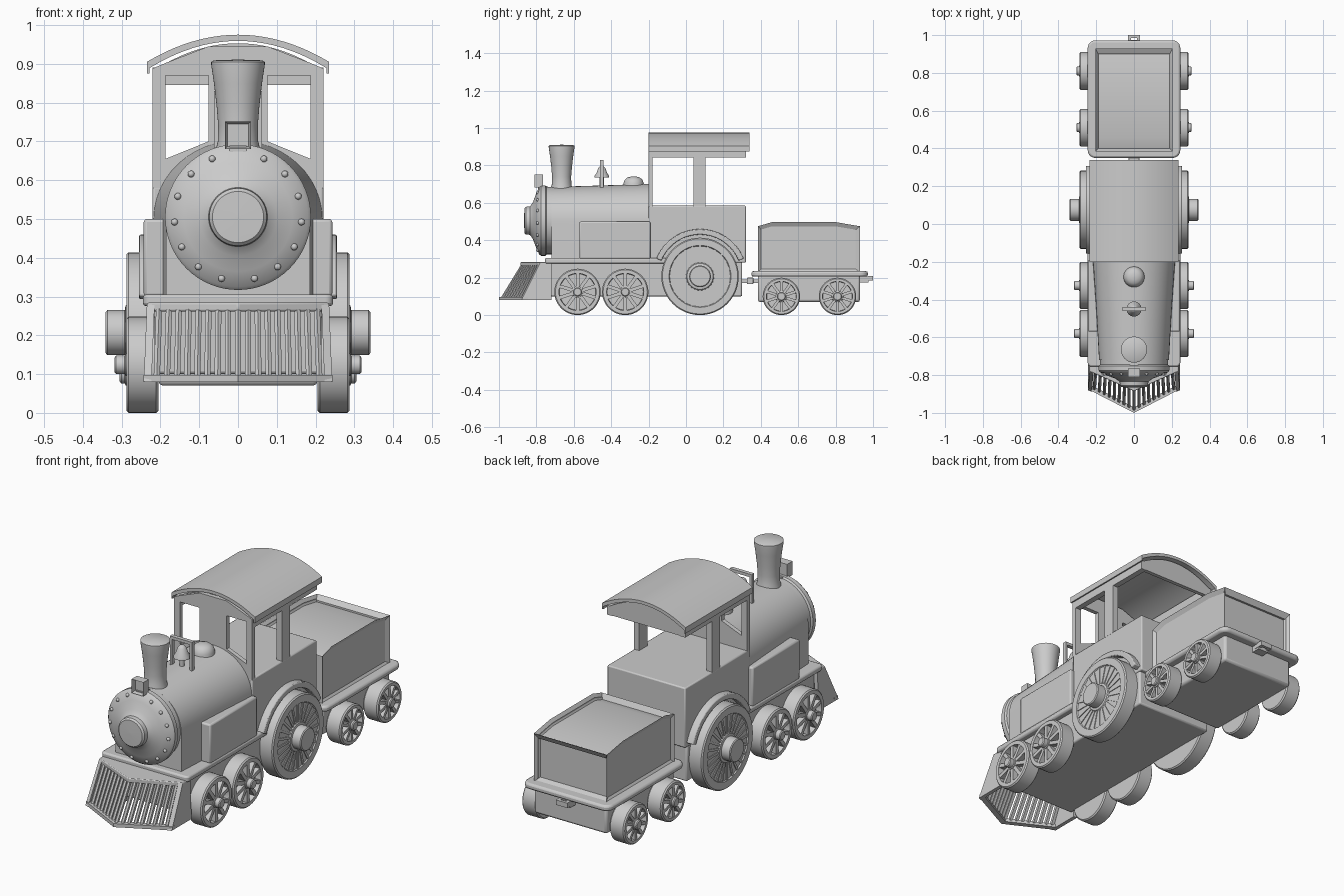
import bpy, bmesh
from math import sin, cos, pi, radians
from mathutils import Matrix, Vector

default = bpy.data.objects.get("Cube")
if default:
    bpy.data.objects.remove(default, do_unlink=True)
made = []


def finish(name, bm, bevel=0.0):
    bmesh.ops.recalc_face_normals(bm, faces=bm.faces)
    mesh = bpy.data.meshes.new(name)
    bm.to_mesh(mesh)
    bm.free()
    ob = bpy.data.objects.new(name, mesh)
    bpy.context.collection.objects.link(ob)
    if bevel:
        mod = ob.modifiers.new("bevel", 'BEVEL')
        mod.width, mod.segments = bevel, 2
        mod.limit_method, mod.angle_limit = 'ANGLE', radians(40)
    made.append(ob)
    return ob


def place(axis, p, t):
    """2D point p on the plane across an axis, at position t along it."""
    return {'x': (t, p[0], p[1]), 'y': (p[0], t, p[1]), 'z': (p[0], p[1], t)}[axis]


def bridge(bm, rings, cap=True):
    loops = [[bm.verts.new(co) for co in ring] for ring in rings]
    n = len(loops[0])
    for a, b in zip(loops, loops[1:]):
        for i in range(n):
            bm.faces.new((a[i], a[(i + 1) % n], b[(i + 1) % n], b[i]))
    if cap:
        bm.faces.new(loops[0])
        bm.faces.new(loops[-1])


def loft(name, rings, bevel=0.0):
    bm = bmesh.new()
    bridge(bm, rings)
    return finish(name, bm, bevel)


def prism(name, pts, axis, a, b, bevel=0.0):
    return loft(name, [[place(axis, p, t) for p in pts] for t in (a, b)], bevel)


def box(name, x, y, z, bevel=0.0):
    rect = [(x[0], y[0]), (x[1], y[0]), (x[1], y[1]), (x[0], y[1])]
    return prism(name, rect, 'z', z[0], z[1], bevel)


def lathe_into(bm, profile, axis, c, n=48):
    rings = [[place(axis, (c[0] + max(r, 0.0005) * cos(2 * pi * i / n),
                           c[1] + max(r, 0.0005) * sin(2 * pi * i / n)), t)
              for i in range(n)] for r, t in profile]
    bridge(bm, rings)


def lathe(name, profile, axis, c, n=48):
    bm = bmesh.new()
    lathe_into(bm, profile, axis, c, n)
    return finish(name, bm)


def arc(cx, cy, r, a0, a1, n):
    return [(cx + r * cos(radians(a0 + (a1 - a0) * i / n)),
             cy + r * sin(radians(a0 + (a1 - a0) * i / n))) for i in range(n + 1)]


def rounded(hx, y0, y1, r):
    return (arc(hx - r, y1 - r, r, 0, 90, 6) + arc(r - hx, y1 - r, r, 90, 180, 6)
            + arc(r - hx, y0 + r, r, 180, 270, 6) + arc(hx - r, y0 + r, r, 270, 360, 6))


def wheel(name, s, y, R, spokes, thick, dish, hub, hub_out):
    """Spoked wheel on side s with its hub facing outward."""
    outer = 0.288
    profile = [(0, .205), (R - .006, .205), (R, .211), (R, outer - .006), (R - .006, outer),
               (.8 * R, outer), (.78 * R, outer - dish), (hub * 1.3, outer - dish),
               (hub * 1.2, outer + .002), (hub, outer + .004), (hub, hub_out - .004),
               (hub - .005, hub_out), (0, hub_out)]
    bm = bmesh.new()
    lathe_into(bm, [(r, s * t) for r, t in profile], 'x', (y, R))
    for i in range(spokes):
        m = (Matrix.Translation((s * (outer - dish / 2 - .002), y, R))
             @ Matrix.Rotation(2 * pi * i / spokes, 4, 'X')
             @ Matrix.Translation((0, 0, .5 * R)) @ Matrix.Diagonal((dish, thick, .64 * R, 1)))
        bmesh.ops.create_cube(bm, size=1, matrix=m)
    finish(name, bm)


# Locomotive chassis and running board
box("chassis", (-.215, .215), (-.73, .3), (.1, .285), .008)
prism("running_board", rounded(.245, -.755, -.1, .02), 'z', .275, .305, .008)

# Boiler jacket: arched section widening toward the cab
def arch(y, w, top):
    pts = [(w, .29)] + [(w * cos(pi * i / 24), .5 + (top - .5) * sin(pi * i / 24))
                        for i in range(25)] + [(-w, .29)]
    return [(x, y, z) for x, z in pts]

loft("boiler", [arch(-.72, .185, .685), arch(-.45, .2, .693), arch(-.19, .218, .702)])
lathe("smokebox", [(.18, -.6), (.18, -.745), (.188, -.752), (.188, -.775), (.18, -.785),
                   (.14, -.803), (.1, -.818), (.082, -.83), (.076, -.835), (.074, -.856),
                   (.066, -.864), (0, -.866)], 'y', (0, .505), 64)
for s, side in ((1, "left"), (-1, "right")):
    box(f"{side}_tank", sorted((s * .15, s * .243)), (-.57, -.19), (.3, .5), .008)

# Rivets around the smokebox door
bm = bmesh.new()
for s in (1, -1):
    for i in range(7):
        a = radians(24 + 23.5 * i)
        bmesh.ops.create_icosphere(bm, subdivisions=2, radius=.009, matrix=Matrix.Translation(
            (s * .164 * sin(a), -.793, .505 + .164 * cos(a))))
finish("rivets", bm)

# Chimney, sand dome, bell
lathe("chimney", [(.062, .66), (.052, .7), (.051, .74), (.055, .79), (.062, .85), (.069, .897),
                  (.069, .905), (.062, .909), (0, .911)], 'z', (0, -.665))
lathe("sand_dome", [(.058, .67), (.054, .705), (.048, .723), (.034, .735), (.016, .74), (0, .741)],
      'z', (0, -.28))
lathe("bell", [(.04, .735), (.038, .745), (.028, .76), (.02, .785), (.01, .795), (0, .797)],
      'z', (0, -.45), 32)
lathe("bell_stem", [(.012, .68), (.012, .74)], 'z', (0, -.45), 16)
for s, side in ((1, "left"), (-1, "right")):
    box(f"{side}_bell_post", (s * .056 - .006, s * .056 + .006), (-.46, -.44), (.66, .83))
box("bell_bar", (-.062, .062), (-.46, -.44), (.815, .83))

# Headlight with a recessed lens
bm = bmesh.new()
bmesh.ops.create_cube(bm, size=1, matrix=Matrix.Translation((0, -.787, .716))
                      @ Matrix.Diagonal((.066, .044, .07, 1)))
lens = [f for f in bm.faces if f.calc_center_median().y < -.8]
bmesh.ops.inset_region(bm, faces=lens, thickness=.008)
bmesh.ops.translate(bm, verts=list(lens[0].verts), vec=(0, .025, 0))
finish("headlight", bm)
box("headlight_bracket", (-.022, .022), (-.79, -.74), (.65, .69))

# Cowcatcher: rails, slats and closed sides
def nose(x, tip, corner):
    return tip + (corner - tip) * abs(x) / .24

def vee(w, tip, corner, depth):
    return [(-w, corner), (0, tip), (w, corner), (w, corner + depth), (0, tip + depth),
            (-w, corner + depth)]

prism("catcher_bottom_rail", vee(.243, -1, -.875, .03), 'z', .08, .098)
prism("catcher_top", [(-.235, -.72), (-.235, -.78), (0, -.885), (.235, -.78), (.235, -.72)],
      'z', .262, .284, .004)
bm = bmesh.new()
for i in range(-8, 9):
    x = i * .0262
    rings = []
    for k, tip, corner, z in ((1, -.992, -.868, .09), (.97, -.882, -.778, .27)):
        y = nose(x * k, tip, corner)
        rings.append([(x * k - .008, y + .006, z), (x * k, y, z), (x * k + .008, y + .006, z),
                      (x * k + .008, y + .022, z), (x * k - .008, y + .022, z)])
    bridge(bm, rings)
finish("catcher_slats", bm)
for s, side in ((1, "left"), (-1, "right")):
    rings = []
    for w, front, z in ((.243, -.88, .08), (.235, -.78, .28)):
        rings.append([(s * w, front, z), (s * w, -.72, z), (s * (w - .02), -.72, z),
                      (s * (w - .02), front - .008, z)])
    loft(f"catcher_{side}_side", rings)

# Cab body, front wall with two windows, pillars and rails
box("cab_body", (-.22, .22), (-.2, .32), (.28, .585), .006)
prism("cab_front_centre", [(-.076, .58), (.076, .58), (.076, .945), (-.076, .945)], 'y', -.2, -.178)
for s, side in ((1, "left"), (-1, "right")):
    def wall(name, pts):
        prism(f"cab_{side}_{name}", [(s * x, z) for x, z in pts], 'y', -.2, -.178)
    wall("window_sill", [(.076, .58), (.187, .58), (.187, .655), (.076, .7)])
    wall("window_head", [(.076, .87), (.187, .87), (.187, .902), (.076, .945)])
    wall("corner_post", [(.187, .58), (.22, .58), (.22, .888), (.187, .902)])
    xs = sorted((s * .19, s * .22))
    box(f"cab_{side}_pillar", xs, (.04, .105), (.58, .85))
    box(f"cab_{side}_rail", xs, (-.19, .32), (.843, .89))

# Curved roof with turned-down lips, and the rear gable
def roof_curve(drop):
    return [(x * .0235, .975 - drop - .07 * (x / 10) ** 2) for x in range(-10, 11)]

under = [(x * .97, z) for x, z in roof_curve(.016)]
prism("roof", [(-.235, .875)] + roof_curve(0) + [(.235, .875), (.228, .875)] + under[::-1]
      + [(-.228, .875)], 'y', -.2, .34)
prism("rear_gable", [(-.22, .845)] + [(x * .95, z - .006) for x, z in under] + [(.22, .845)],
      'y', .3, .32)

# Wheels, fenders and axle blocks on both sides
for s, side in ((1, "left"), (-1, "right")):
    for label, y, R in (("front", -.58, .124), ("second", -.325, .124),
                        ("tender_front", .51, .1), ("tender_rear", .81, .1)):
        wheel(f"{label}_{side}_wheel", s, y, R, 10, .15 * R, .03, .024, .318 if y < 0 else .305)
    wheel(f"drive_{side}_wheel", s, .075, .207, 24, .012, .006, .058, .341)
    fender = arc(.075, .208, .252, 22, 158, 24) + arc(.075, .208, .222, 158, 22, 24)
    prism(f"{side}_fender", fender, 'x', s * .2, s * .255, .005)

# Tender chassis and deck
box("tender_chassis", (-.205, .205), (.385, .93), (.07, .215), .012)
prism("tender_deck", rounded(.245, .35, .972, .04), 'z', .205, .235, .01)

# Tender body with arched sides and panels sunk into each face
side_profile = [(.385, .23), (.93, .23), (.93, .475), (.8, .497), (.46, .497), (.385, .475)]
bm = bmesh.new()
bridge(bm, [[place('x', p, t) for p in side_profile] for t in (-.205, .205)])
bmesh.ops.recalc_face_normals(bm, faces=bm.faces)
bm.normal_update()
for d in ((0, 0, 1), (1, 0, 0), (-1, 0, 0), (0, 1, 0)):
    d = Vector(d)
    panel = [f for f in bm.faces if f.normal.dot(d) > .9 and f.calc_area() > .02]
    bmesh.ops.inset_region(bm, faces=panel, thickness=.016, use_even_offset=True)
    verts = {v for f in panel for v in f.verts}
    bmesh.ops.translate(bm, verts=list(verts), vec=-d * (.03 if d.z or d.y else .012))
    bm.normal_update()
finish("tender_body", bm)

# Couplings
for s, side in ((1, "left"), (-1, "right")):
    box(f"rear_coupling_{side}_arm", (s * .024 - .008, s * .024 + .008), (.95, 1), (.185, .21))
box("rear_coupling_end", (-.03, .03), (.985, 1), (.185, .21))
box("rear_coupling_base", (-.03, .03), (.92, .975), (.175, .21))
box("front_coupling_bar", (-.016, .016), (.28, .4), (.172, .19))
box("front_coupling_hook", (-.028, .028), (.325, .36), (.165, .2), .004)

# Smooth the curved parts while keeping hard edges
bpy.ops.object.select_all(action='DESELECT')
for ob in made:
    ob.select_set(True)
bpy.context.view_layer.objects.active = made[0]
bpy.ops.object.shade_smooth_by_angle(angle=radians(35))
